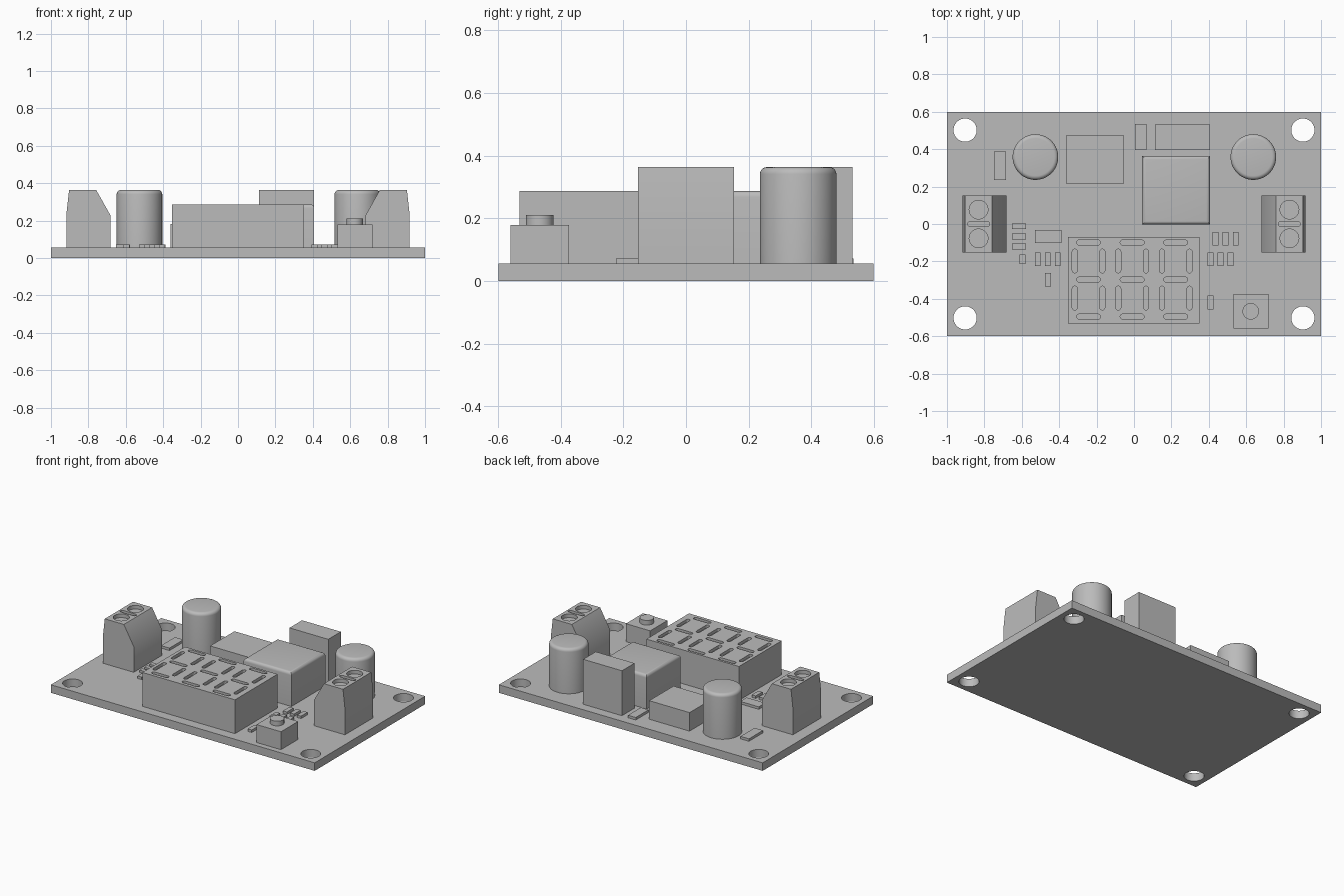
import bpy
import bmesh
from math import cos, sin, pi, radians

cube = bpy.data.objects.get("Cube")
if cube:
    bpy.data.objects.remove(cube, do_unlink=True)

GREY = (0.5, 0.5, 0.5, 1)
grey = bpy.data.materials.new("plain grey")
grey.use_nodes = True
grey.diffuse_color = GREY
grey.node_tree.nodes["Principled BSDF"].inputs["Base Color"].default_value = GREY

BOARD = 0.055   # top of the circuit board
TALL = 0.363    # top of the tallest parts


# Outlines, all counter-clockwise
def rect(x0, x1, y0, y1):
    return [(x0, y0), (x1, y0), (x1, y1), (x0, y1)]


def circle(x, y, r, n=48):
    return [(x + r * cos(2 * pi * i / n), y + r * sin(2 * pi * i / n)) for i in range(n)]


def slot(x, y, length, width, upright=False, n=6):
    r, half = width / 2, (length - width) / 2
    pts = []
    for end, start in ((1, -pi / 2), (-1, pi / 2)):
        for i in range(n + 1):
            a = start + pi * i / n
            pts.append((end * half + r * cos(a), r * sin(a)))
    return [(x - v, y + u) if upright else (x + u, y + v) for u, v in pts]


def extrude(bm, outline, lo, hi, to3d):
    faces = [bm.verts.new(to3d(u, v, lo)) for u, v in outline]
    base = bm.faces.new(faces)
    top = bmesh.ops.extrude_face_region(bm, geom=[base])["geom"]
    shift = [b - a for a, b in zip(to3d(0, 0, lo), to3d(0, 0, hi))]
    bmesh.ops.translate(bm, vec=shift, verts=[g for g in top if isinstance(g, bmesh.types.BMVert)])


def flat_up(u, v, w):
    return (u, v, w)


def sideways(u, v, w):
    return (u, w, v)


def prism(name, outlines, lo, hi, to3d=flat_up, fillet=0):
    """Extrude outlines into one object, optionally rounding the top rim."""
    bm = bmesh.new()
    for outline in outlines:
        extrude(bm, outline, lo, hi, to3d)
    bmesh.ops.recalc_face_normals(bm, faces=bm.faces)
    if fillet:
        rim = [e for e in bm.edges if all(abs(v.co.z - hi) < 1e-5 for v in e.verts)]
        bmesh.ops.bevel(bm, geom=rim, offset=fillet, segments=5, profile=0.5, affect="EDGES")
    mesh = bpy.data.meshes.new(name)
    bm.to_mesh(mesh)
    bm.free()
    mesh.materials.append(grey)
    obj = bpy.data.objects.new(name, mesh)
    bpy.context.collection.objects.link(obj)
    return obj


def activate(obj):
    bpy.ops.object.select_all(action="DESELECT")
    obj.select_set(True)
    bpy.context.view_layer.objects.active = obj


def smooth(obj):
    activate(obj)
    bpy.ops.object.shade_smooth_by_angle(angle=radians(35))


def cut(obj, outlines, lo, hi):
    cutter = prism("cutter", outlines, lo, hi)
    cutter.hide_render = True
    mod = obj.modifiers.new("recesses", "BOOLEAN")
    mod.operation = "DIFFERENCE"
    mod.solver = "EXACT"
    mod.object = cutter
    activate(obj)
    bpy.ops.object.modifier_apply(modifier=mod.name)
    bpy.data.objects.remove(cutter, do_unlink=True)
    smooth(obj)


# Board with four mounting holes
board = prism("circuit_board", [rect(-1, 1, -0.598, 0.598)], 0, BOARD)
cut(board, [circle(x, y, 0.062) for x in (-0.903, 0.903) for y in (-0.502, 0.502)], -0.1, 0.2)

# Screw terminals, mirrored across the board
for side, name in ((1, "left_terminal"), (-1, "right_terminal")):
    profile = [(0.683, BOARD), (0.918, BOARD), (0.918, 0.23), (0.903, TALL), (0.758, TALL), (0.683, 0.23)]
    block = prism(name, [[(side * x, z) for x, z in profile]], -0.153, 0.153, sideways)
    x = side * 0.831
    cut(block, [circle(x, 0.077, 0.05), circle(x, -0.077, 0.05), slot(x, 0, 0.118, 0.027)],
        TALL - 0.025, TALL + 0.1)

# Round capacitors with softened rims
for x, name in ((0.638, "left_capacitor"), (-0.527, "right_capacitor")):
    smooth(prism(name, [circle(x, 0.358, 0.122, 64)], BOARD, TALL, fillet=0.022))

# Three-digit display with recessed segments
display = prism("digit_display", [rect(-0.353, 0.349, -0.531, -0.07)], BOARD, 0.287)
segments = []
for x in (-0.243, -0.01, 0.223):
    segments += [slot(x, y, 0.128, 0.027) for y in (-0.099, -0.297, -0.495)]
    segments += [slot(x + dx, y, 0.128, 0.027, True) for dx in (-0.074, 0.074) for y in (-0.198, -0.396)]
cut(display, segments, 0.267, 0.4)

# Inductor and plain blocks
smooth(prism("inductor", [rect(0.043, 0.407, -0.003, 0.364)], BOARD, 0.287, fillet=0.02))
prism("trimmer_block", [rect(0.113, 0.407, 0.396, 0.532)], BOARD, TALL)
prism("regulator_block", [rect(-0.361, -0.055, 0.214, 0.477)], BOARD, 0.182)

# Push button
prism("button_body", [rect(0.533, 0.718, -0.56, -0.374)], BOARD, 0.178)
smooth(prism("button_plunger", [circle(0.624, -0.467, 0.044)], 0.178, 0.21))

# Small surface-mounted chips: centre x, centre y, width, depth
chips = [(0.036, 0.465, 0.059, 0.139), (-0.717, 0.312, 0.064, 0.152), (-0.459, -0.067, 0.142, 0.07),
         (-0.597, -0.188, 0.032, 0.05), (-0.46, -0.298, 0.03, 0.072), (0.409, -0.42, 0.03, 0.074)]
chips += [(-0.615, y, 0.076, 0.03) for y in (-0.013, -0.067, -0.12)]
for start, y in ((-0.514, -0.188), (0.436, -0.079), (0.409, -0.188)):
    chips += [(start + i * 0.0535, y, 0.03, 0.071) for i in range(3)]
for i, (x, y, w, d) in enumerate(chips, 1):
    prism(f"small_chip_{i}", [rect(x - w / 2, x + w / 2, y - d / 2, y + d / 2)], BOARD, 0.072)
